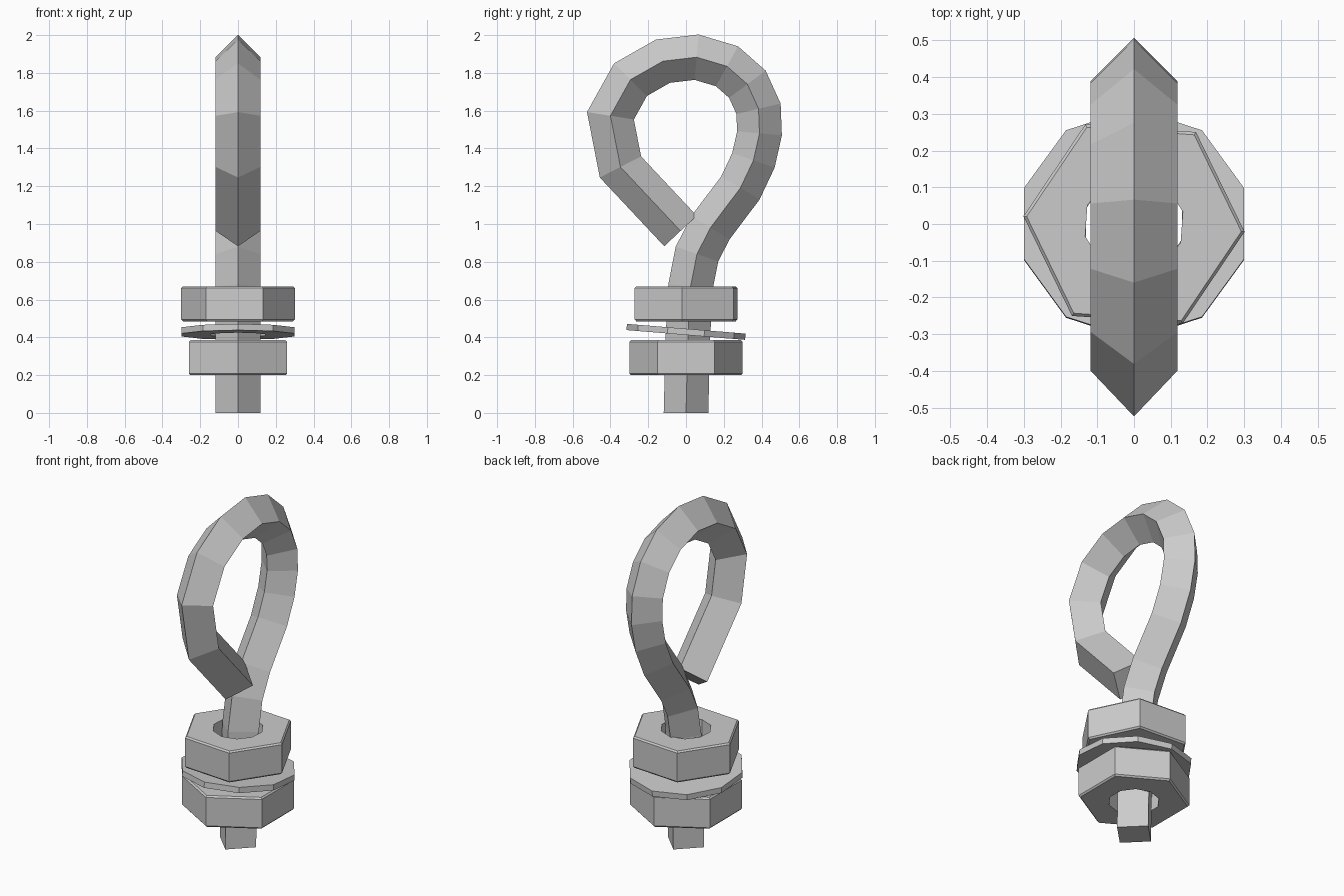
import bpy, bmesh
from math import cos, sin, radians, pi
from mathutils import Vector, Matrix

if "Cube" in bpy.data.objects:
    bpy.data.objects.remove(bpy.data.objects["Cube"])


def finish(bm, name):
    bmesh.ops.recalc_face_normals(bm, faces=bm.faces)
    mesh = bpy.data.meshes.new(name)
    bm.to_mesh(mesh)
    bm.free()
    obj = bpy.data.objects.new(name, mesh)
    bpy.context.collection.objects.link(obj)
    return obj


def ring(bm, r, sides, start, z):
    a = [radians(start) + 2 * pi * i / sides for i in range(sides)]
    return [bm.verts.new((r * cos(t), r * sin(t), z)) for t in a]


def bridge(bm, a, b):
    n = len(a)
    for i in range(n):
        bm.faces.new((a[i], a[(i + 1) % n], b[(i + 1) % n], b[i]))


def pierced_prism(name, outer, sides, start, z0, z1, hole, hole_sides, hole_start, bevel=0.0):
    """Polygonal plate with a hole and optional chamfered outer rims."""
    bm = bmesh.new()
    levels = [(outer, z0), (outer, z1)]
    if bevel:
        levels = [(outer - bevel, z0), (outer, z0 + bevel),
                  (outer, z1 - bevel), (outer - bevel, z1)]
    outs = [ring(bm, r, sides, start, z) for r, z in levels]
    for a, b in zip(outs, outs[1:]):
        bridge(bm, a, b)
    ins = [ring(bm, hole, hole_sides, hole_start, z) for z in (z0, z1)]
    bridge(bm, *ins)
    for o, i in ((outs[0], ins[0]), (outs[-1], ins[1])):
        edges = [bm.edges.get((l[k], l[k - 1])) for l in (o, i) for k in range(len(l))]
        bmesh.ops.triangle_fill(bm, edges=edges, use_beauty=True, normal=(0, 0, 1))
    return finish(bm, name)


# Bent eye rod: diamond section swept along a path in the YZ plane
path = [(0, 0), (.01, .40), (.024, .668), (.058, .841), (.13, .981), (.288, 1.191),
        (.357, 1.337), (.389, 1.48), (.384, 1.61), (.325, 1.74), (.217, 1.835),
        (.056, 1.883), (-.122, 1.862), (-.294, 1.764), (-.40, 1.573),
        (-.347, 1.302), (-.029, .963)]
R = 0.118
pts = [Vector((0, y, z)) for y, z in path]
bm = bmesh.new()
X = Vector((1, 0, 0))
sections = []
for i, p in enumerate(pts):
    d_in = (p - pts[i - 1]).normalized() if i else Vector((0, 0, 1))
    d_out = (pts[i + 1] - p).normalized() if i < len(pts) - 1 else d_in
    if i == 0:
        d_out = d_in
    t = (d_in + d_out).normalized()
    side = t.cross(X) * (R / t.dot(d_in))
    sections.append([bm.verts.new(p + o) for o in (X * R, side, -X * R, -side)])
for a, b in zip(sections, sections[1:]):
    bridge(bm, a, b)
bm.faces.new(sections[0])
bm.faces.new(sections[-1])
finish(bm, "eye_rod")

# Two hexagonal nuts
pierced_prism("upper_nut", .302, 6, -4, .485, .67, .137, 10, 14, .009)
pierced_prism("lower_nut", .300, 6, 90, .20, .385, .137, 10, 18, .009)

# Tilted washer between them
washer = pierced_prism("washer", .315, 10, 90, -.0165, .0165, .15, 10, 90)
washer.data.transform(Matrix.Translation((0, 0, .429)) @ Matrix.Rotation(radians(-4.7), 4, 'X'))
